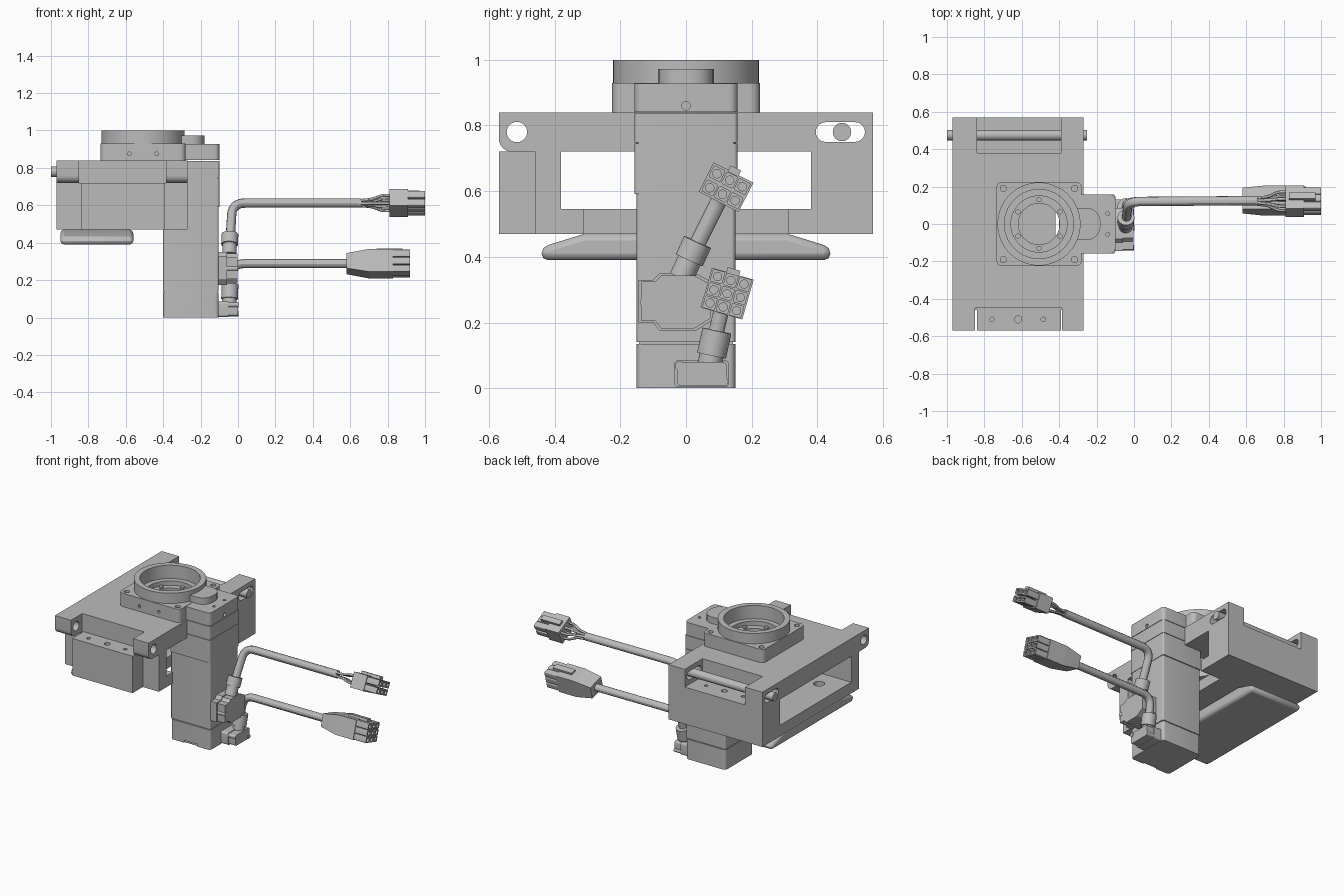
import bpy, bmesh
from math import radians, sin, cos, pi, tau
from mathutils import Vector, Matrix

if "Cube" in bpy.data.objects:
    bpy.data.objects.remove(bpy.data.objects["Cube"])

gray = bpy.data.materials.new("machine gray")
gray.use_nodes = True
tone = (0.5, 0.5, 0.5, 1)
gray.diffuse_color = tone
gray.node_tree.nodes["Principled BSDF"].inputs["Base Color"].default_value = tone
parts = []


def finish(name, bm):
    bmesh.ops.recalc_face_normals(bm, faces=bm.faces)
    mesh = bpy.data.meshes.new(name)
    bm.to_mesh(mesh)
    bm.free()
    mesh.materials.append(gray)
    ob = bpy.data.objects.new(name, mesh)
    bpy.context.collection.objects.link(ob)
    parts.append(ob)
    return ob


def box(name, x, y, z, round_by=0, axis=2):
    """Box from ranges; edges along one axis can be rounded."""
    bm = bmesh.new()
    bmesh.ops.create_cube(bm, size=1)
    for v in bm.verts:
        v.co = [r[0] if c < 0 else r[1] for c, r in zip(v.co, (x, y, z))]
    if round_by:
        edges = [e for e in bm.edges
                 if abs((e.verts[0].co - e.verts[1].co).normalized()[axis]) > 0.9]
        bmesh.ops.bevel(bm, geom=edges, offset=round_by, segments=5, profile=0.5, affect='EDGES')
    return finish(name, bm)


def prism(name, outline, x):
    """Extrude a (y, z) outline along x."""
    bm = bmesh.new()
    face = bm.faces.new([bm.verts.new((x[0], *p)) for p in outline])
    new = bmesh.ops.extrude_face_region(bm, geom=[face])["geom"]
    bmesh.ops.translate(bm, vec=(x[1] - x[0], 0, 0),
                        verts=[g for g in new if isinstance(g, bmesh.types.BMVert)])
    return finish(name, bm)


def cyl(name, a, b, r, sides=32):
    a, b = Vector(a), Vector(b)
    bm = bmesh.new()
    turn = (b - a).to_track_quat('Z', 'Y').to_matrix().to_4x4()
    bmesh.ops.create_cone(bm, cap_ends=True, segments=sides, radius1=r, radius2=r,
                          depth=(b - a).length, matrix=Matrix.Translation((a + b) / 2) @ turn)
    return finish(name, bm)


def lathe(name, profile, cx, steps=64):
    bm = bmesh.new()
    rings = [[bm.verts.new((cx + r * cos(tau * i / steps), r * sin(tau * i / steps), z))
              for i in range(steps)] for r, z in profile]
    for a, b in zip(rings, rings[1:] + rings[:1]):
        for i in range(steps):
            j = (i + 1) % steps
            bm.faces.new((a[i], a[j], b[j], b[i]))
    return finish(name, bm)


def tube(name, pts, r, bend=0.07):
    """Round cable through points with softened corners."""
    pts = [Vector(p) for p in pts]
    path = [pts[0]]
    for p, q, s in zip(pts, pts[1:], pts[2:]):
        a, b = q + (p - q).normalized() * bend, q + (s - q).normalized() * bend
        path += [a.lerp(q, t / 8).lerp(q.lerp(b, t / 8), t / 8) for t in range(9)]
    path.append(pts[-1])
    curve = bpy.data.curves.new(name, 'CURVE')
    curve.dimensions, curve.bevel_depth, curve.bevel_resolution = '3D', r, 4
    curve.use_fill_caps = True
    line = curve.splines.new('POLY')
    line.points.add(len(path) - 1)
    for point, co in zip(line.points, path):
        point.co = (*co, 1)
    curve.materials.append(gray)
    ob = bpy.data.objects.new(name, curve)
    bpy.context.collection.objects.link(ob)
    bpy.ops.object.select_all(action='DESELECT')
    ob.select_set(True)
    bpy.context.view_layer.objects.active = ob
    bpy.ops.object.convert(target='MESH')
    parts.append(bpy.context.object)


def cut(target, *cutters):
    bpy.context.view_layer.objects.active = target
    for c in cutters:
        mod = target.modifiers.new("cut", 'BOOLEAN')
        mod.operation, mod.object, mod.solver = 'DIFFERENCE', c, 'EXACT'
        bpy.ops.object.modifier_apply(modifier=mod.name)
        parts.remove(c)
        bpy.data.objects.remove(c)


CX = -0.508  # centre of the rotary ring
ACROSS = (-1.1, 0)

# Carriage body with window, ledges, motor notch and holes
body = box("carriage_body", (-.97, -.27), (-.57, .57), (.47, .84))
cut(body,
    box("c", ACROSS, (-.38, .38), (.545, .72)),
    box("c", (-1, -.84), (-.6, -.46), (.4, .9)),
    box("c", (-.39, -.2), (-.6, -.46), (.4, .9)),
    box("c", (-.85, -.385), (-.6, -.45), (.72, .9)),
    box("c", (-.84, -.39), (.38, .6), (.72, .9)),
    box("c", (-.42, -.2), (-.31, .31), (.4, .6)),
    box("c", ACROSS, (.395, .545), (.75, .81), .0299, 0),
    cyl("c", (CX, 0, .7), (CX, 0, .9), .12, 48))
for y in (-.51, .475):
    for x, r in ((-.76, .012), (-.62, .019), (-.485, .012)):
        cut(body, cyl("c", (x, y, .69), (x, y, .74), r, 16))
for y in (-.25, .25):
    cut(body, cyl("c", (-.82, y, .5), (-.82, y, .6), .035, 24))

# Front ears with round lower edge and pin hole
arc = [(-.53 - .04 * sin(a * pi / 12), .76 - .04 * cos(a * pi / 12)) for a in range(7)]
for side, x in (("right", (-.97, -.85)), ("left", (-.385, -.27))):
    ear = prism(side + "_front_ear", [(-.459, .84), (-.459, .72)] + arc + [(-.57, .84)], x)
    cut(ear, cyl("c", (-1.1, -.515, .78), (0, -.515, .78), .031))

cyl("hinge_rod", (-1, .475, .78), (-.25, .475, .78), .028)

# Sloped bottom plate
plate = prism("bottom_plate", [(-.44, .39), (.44, .39), (.44, .43), (.31, .47), (-.31, .47), (-.44, .43)],
              (-.95, -.56))
corner = plate.modifiers.new("corners", 'BEVEL')
corner.width, corner.segments, corner.angle_limit = .025, 2, radians(60)

# Ring flange, ring and bolts
flange = box("ring_flange", (-.735, -.28), (-.225, .225), (.84, .93), .03)
cut(flange, cyl("c", (CX, 0, .8), (CX, 0, 1), .2, 64))
for sx in (-1, 1):
    for sy in (-1, 1):
        p = (CX + .19 * sx, .19 * sy)
        cut(flange, cyl("c", (*p, .88), (*p, .95), .017, 16))
for x in (-.58, -.435):
    cut(flange, cyl("c", (x, -.25, .875), (x, -.2, .875), .01, 12))
lathe("rotary_ring", [(.222, .929), (.222, 1), (.185, 1), (.185, .91), (.15, .91), (.15, .88),
                      (.11, .88), (.11, .72), (.125, .72), (.125, .85), (.205, .85), (.205, .929)], CX)
for i in range(6):
    x, y = CX + .13 * cos(tau * i / 6 + pi / 6), .13 * sin(tau * i / 6 + pi / 6)
    cyl("ring_bolt", (x, y, .87), (x, y, .89), .014, 12)

# Drive head above the motor
head = box("drive_head", (-.36, -.1), (-.157, .157), (.841, .928), .025)
cut(head, cyl("c", (CX, 0, .8), (CX, 0, 1), .21, 64),
    cyl("c", (-.12, 0, .86), (-.05, 0, .86), .013, 16))
for y in (-.055, .055):
    cut(head, cyl("c", (-.14, y, .9), (-.14, y, .95), .01, 12))
boss = box("head_boss", (-.36, -.18), (-.085, .085), (.925, .972), .07)
cut(boss, cyl("c", (CX, 0, .8), (CX, 0, 1), .215, 64))
box("head_lower_block", (-.4, -.1), (-.157, .157), (.748, .838), .012)
box("motor_adapter", (-.4, -.1), (-.157, .157), (.592, .745), .012)

# Motor column and encoder base
box("motor_column", (-.4, -.103), (-.15, .15), (.14, .75), .012)
box("motor_seam", (-.393, -.11), (-.143, .143), (.125, .145))
base = box("encoder_base", (-.4, -.103), (-.15, .15), (0, .135), .02)
cut(base, box("c", (-.3, -.2), (-.2, -.142), (-.1, .015)))

# Cable sockets on the motor face
oct_plate = [(-.145, .2), (-.1, .2), (-.08, .175), (.03, .175), (.085, .21), (.085, .32),
             (.03, .35), (-.08, .35), (-.1, .33), (-.145, .33)]
prism("power_socket_base", oct_plate, (-.105, -.06))
prism("power_socket_cap", [(y * .92 - .002, .262 + (z - .262) * .92) for y, z in oct_plate], (-.06, -.002))
box("signal_socket_base", (-.105, -.05), (-.035, .13), (.003, .085), .012, 0)
box("signal_socket_cap", (-.05, 0), (-.028, .123), (.008, .08), .012, 0)
for y, z, x in ((-.127, .262, 0), (-.02, .068, .003), (.115, .02, .003)):
    cyl("socket_screw", (-.08, y, z), (x, y, z), .014, 16)

# Cable glands and cables
cyl("power_gland_lower", (-.045, -.015, .335), (-.045, .015, .4), .037)
cyl("power_gland_upper", (-.045, .01, .39), (-.043, .035, .445), .045)
cyl("signal_gland_lower", (-.045, .072, .07), (-.045, .08, .11), .037)
cyl("signal_gland_upper", (-.045, .078, .1), (-.043, .094, .175), .045)
tube("power_cable", [(-.045, -.005, .36), (-.03, .12, .612), (.66, .125, .612)], .025)
tube("signal_cable", [(-.045, .08, .12), (-.035, .12, .288), (.62, .125, .288)], .024)


def tilt(start, angle, y, z):
    """Turn plug parts built around the x axis and move them onto the cable."""
    place = Matrix.Translation((0, y, z)) @ Matrix.Rotation(radians(angle), 4, 'X')
    for ob in parts[start:]:
        ob.data.transform(place)


def sleeves(name, x, columns, rows, half):
    for y in columns:
        for z in rows:
            shell = box(name, x, (y - half, y + half), (z - half, z + half), half * .3, 0)
            cut(shell, cyl("c", (x[1] - .03, y, z), (x[1] + .1, y, z), half * .65, 12))


# Power plug with loose wires
first = len(parts)
columns, rows = (-.043, 0, .043), (-.024, .024)
box("power_plug_body", (.81, .91), (-.068, .068), (-.05, .05))
sleeves("power_plug_sleeve", (.9, 1), columns, rows, .02)
box("power_plug_latch", (.83, .97), (-.018, .018), (.045, .066))
for y in columns:
    for z in rows:
        tube("power_wire", [(.64, y * .25, z * .35), (.72, y * .5, z * .5), (.77, y, z), (.83, y, z)], .008, .02)
tilt(first, -27, .122, .612)

# Signal plug with tapered boot
first = len(parts)
boot = box("signal_plug_boot", (.58, .7), (-.066, .066), (-.063, .063))
for v in boot.data.vertices:
    if v.co.x < .6:
        v.co.y *= .9
        v.co.z *= .66
box("signal_plug_body", (.7, .83), (-.066, .066), (-.063, .063))
sleeves("signal_plug_sleeve", (.82, .92), (-.042, 0, .042), (-.042, 0, .042), .0195)
box("signal_plug_latch", (.74, .88), (-.02, .02), (.06, .078))
tilt(first, -16, .125, .288)

# Smooth round surfaces, keep edges sharp
bpy.ops.object.select_all(action='DESELECT')
for ob in parts:
    ob.select_set(True)
bpy.context.view_layer.objects.active = parts[0]
bpy.ops.object.shade_smooth_by_angle(angle=radians(30))
